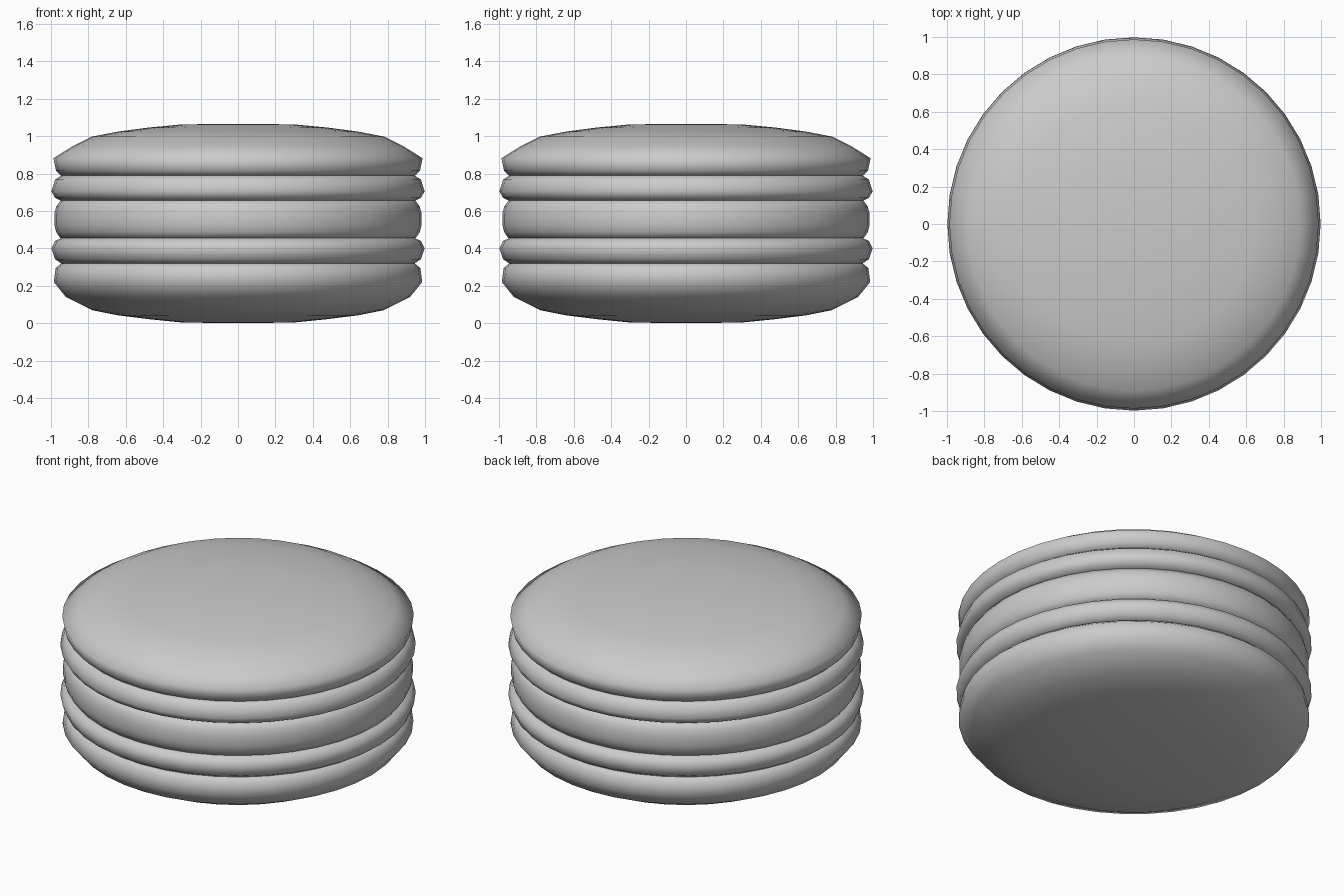
import bpy, bmesh, math

if "Cube" in bpy.data.objects:
    bpy.data.objects.remove(bpy.data.objects["Cube"])

SEGMENTS = 40


def lathe(name, profile):
    """Closed, smooth disc from (radius, z) points; first and last lie on the axis."""
    bm = bmesh.new()
    verts = [bm.verts.new((r, 0, z)) for r, z in profile]
    edges = [bm.edges.new(pair) for pair in zip(verts, verts[1:])]
    bmesh.ops.spin(bm, geom=verts + edges, cent=(0, 0, 0), axis=(0, 0, 1),
                   angle=math.tau, steps=SEGMENTS, use_duplicate=False)
    bmesh.ops.remove_doubles(bm, verts=bm.verts, dist=1e-4)
    bmesh.ops.recalc_face_normals(bm, faces=bm.faces)
    for f in bm.faces:
        f.smooth = True
    mesh = bpy.data.meshes.new(name)
    bm.to_mesh(mesh)
    bm.free()
    obj = bpy.data.objects.new(name, mesh)
    bpy.context.collection.objects.link(obj)
    return obj


# Bottom shell: shallow bowl with a rounded upper rim
lathe("bottom_shell", [
    (0, 0), (0.3, 0.004), (0.48, 0.022), (0.64, 0.042), (0.78, 0.07),
    (0.92, 0.14), (0.985, 0.22), (0.975, 0.295), (0.945, 0.32),
    (0.86, 0.33), (0, 0.335)])

# Two thin bulging rings of filling
for name, z in (("lower_filling", 0.32), ("upper_filling", 0.655)):
    if name == "lower_filling":
        side = [(0.945, 0), (0.978, 0.022), (0.998, 0.08), (0.978, 0.12), (0.945, 0.135)]
    else:
        side = [(0.945, 0), (0.978, 0.015), (0.998, 0.05), (0.978, 0.113), (0.945, 0.135)]
    rim = [(r, z + h) for r, h in side]
    lathe(name, [(0, z - 0.012), (0.86, z - 0.008)] + rim
          + [(0.86, z + 0.143), (0, z + 0.147)])

# Thicker middle layer
lathe("middle_layer", [
    (0, 0.443), (0.86, 0.447), (0.95, 0.455), (0.972, 0.487), (0.982, 0.525),
    (0.982, 0.585), (0.972, 0.623), (0.95, 0.655), (0.86, 0.663), (0, 0.667)])

# Top shell: low dome with a rounded lower rim
lathe("top_shell", [
    (0, 0.777), (0.86, 0.78), (0.945, 0.788), (0.973, 0.815), (0.987, 0.882),
    (0.89, 0.943), (0.78, 0.998), (0.64, 1.025), (0.48, 1.046), (0.3, 1.063), (0, 1.066)])
